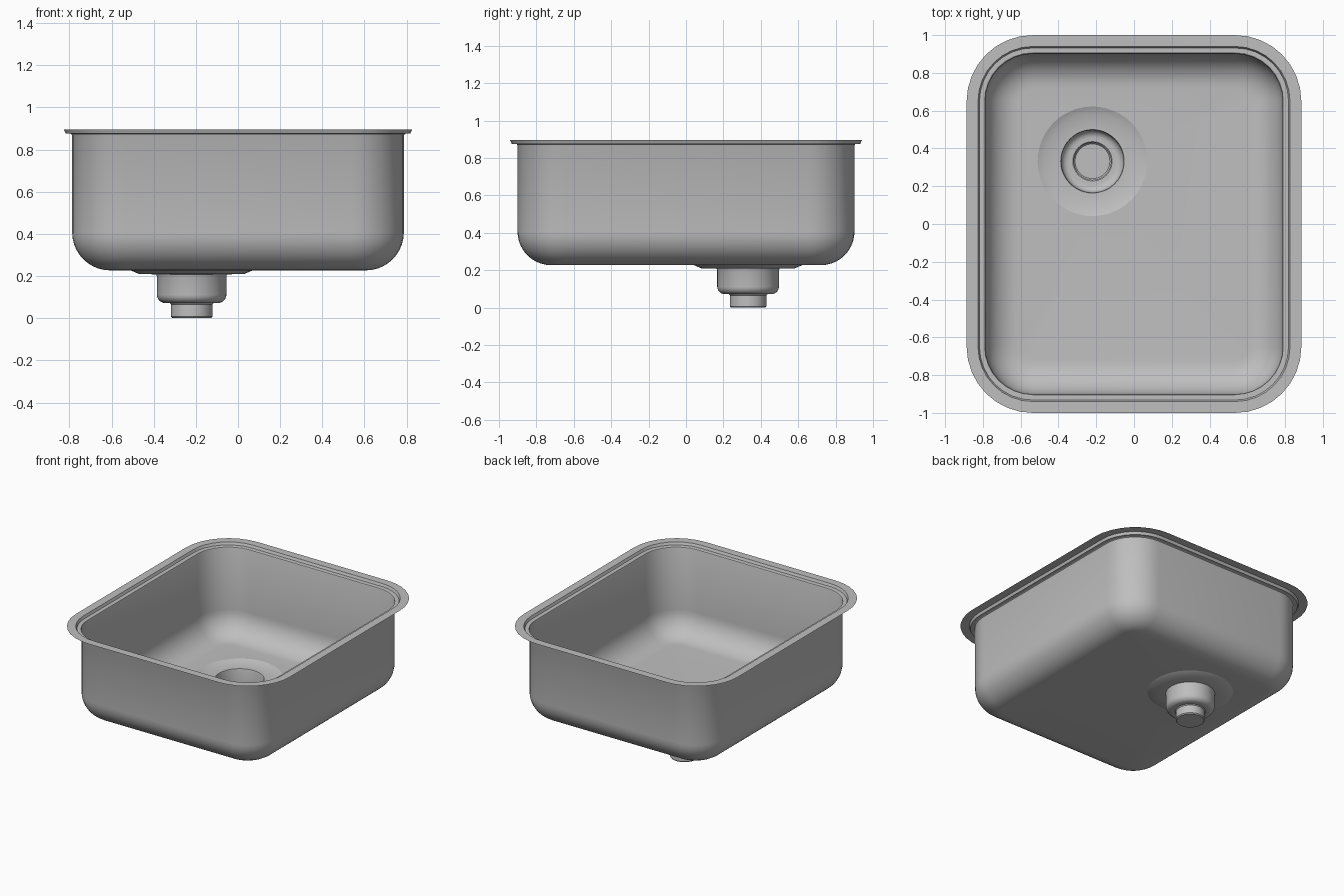
import bpy, bmesh
from math import sin, cos, pi, radians

cube = bpy.data.objects.get("Cube")
if cube:
    bpy.data.objects.remove(cube)

steel = bpy.data.materials.new("brushed steel")
steel.use_nodes = True
colour = (0.52, 0.52, 0.52, 1)
steel.diffuse_color = colour
steel.node_tree.nodes["Principled BSDF"].inputs["Base Color"].default_value = colour

HALF_X, HALF_Y, CORNER = 0.886, 1.0, 0.35
RIM_Z, FLOOR_Z = 0.895, 0.227
DRAIN_X, DRAIN_Y, DISH_R = -0.22, 0.332, 0.29
CORNER_STEPS = 8


def rounded_ring(bm, inset, z):
    """Rounded rectangle, inset from the outer rim."""
    r = CORNER - inset
    cx, cy = HALF_X - CORNER, HALF_Y - CORNER
    verts = []
    for k, (sx, sy) in enumerate([(1, 1), (-1, 1), (-1, -1), (1, -1)]):
        for i in range(CORNER_STEPS + 1):
            a = (k + i / CORNER_STEPS) * pi / 2
            verts.append(bm.verts.new((sx * cx + r * cos(a), sy * cy + r * sin(a), z)))
    return verts


def circle_ring(bm, r, z, count=48):
    angles = [2 * pi * i / count for i in range(count)]
    return [bm.verts.new((DRAIN_X + r * cos(a), DRAIN_Y + r * sin(a), z)) for a in angles]


def skin(bm, rings):
    """Join successive rings with quads facing up and inward."""
    for a, b in zip(rings, rings[1:]):
        for i in range(len(a)):
            j = (i + 1) % len(a)
            bm.faces.new((a[i], a[j], b[j], b[i]))


def loop_edges(bm, ring):
    edges = []
    for i, v in enumerate(ring):
        pair = (v, ring[(i + 1) % len(ring)])
        edges.append(bm.edges.get(pair) or bm.edges.new(pair))
    return edges


def finish(bm, name):
    mesh = bpy.data.meshes.new(name)
    bm.to_mesh(mesh)
    bm.free()
    mesh.materials.append(steel)
    obj = bpy.data.objects.new(name, mesh)
    bpy.context.collection.objects.link(obj)
    bpy.ops.object.select_all(action='DESELECT')
    obj.select_set(True)
    bpy.context.view_layer.objects.active = obj
    bpy.ops.object.shade_smooth_by_angle(angle=radians(32))
    return obj


def arc(cx, cz, r, start, end, steps):
    """Profile points on an arc, angles in degrees."""
    angles = [radians(start + (end - start) * i / steps) for i in range(steps + 1)]
    return [(cx + r * cos(a), cz + r * sin(a)) for a in angles]


# Flat mounting flange with the small sunken ledge inside it
bm = bmesh.new()
rim_profile = [(0, RIM_Z), (0.06, RIM_Z), (0.068, 0.876), (0.091, 0.876)]
skin(bm, [rounded_ring(bm, d, z) for d, z in rim_profile])
finish(bm, "rim_flange")

# Bowl walls, bottom fillet and floor with a hole for the drain
bm = bmesh.new()
fillet = 0.18
wall = 0.099
bowl_profile = [(0.091, 0.876), (0.096, 0.873), (wall, 0.866)]
bowl_profile += arc(wall + fillet, FLOOR_Z + fillet, fillet, 180, 270, 10)
rings = [rounded_ring(bm, d, z) for d, z in bowl_profile]
skin(bm, rings)
hole = circle_ring(bm, DISH_R, FLOOR_Z)
bmesh.ops.triangle_fill(bm, use_beauty=True, normal=(0, 0, 1),
                        edges=loop_edges(bm, rings[-1]) + loop_edges(bm, hole))
for f in bm.faces:
    if abs(f.normal.z) > 0.999 and f.normal.z < 0:
        f.normal_flip()
finish(bm, "basin")

# Shallow dish, strainer cup and outlet pipe
bm = bmesh.new()
drain_profile = [(DISH_R, FLOOR_Z), (0.25, 0.21), (0.168, 0.208), (0.165, 0.2)]
drain_profile += arc(0.125, 0.112, 0.04, 0, -90, 6)
drain_profile += [(0.104, 0.072), (0.098, 0.066), (0.098, 0.007), (0.092, 0)]
rings = [circle_ring(bm, r, z) for r, z in drain_profile]
skin(bm, rings)
bm.faces.new(rings[-1])
finish(bm, "drain")
